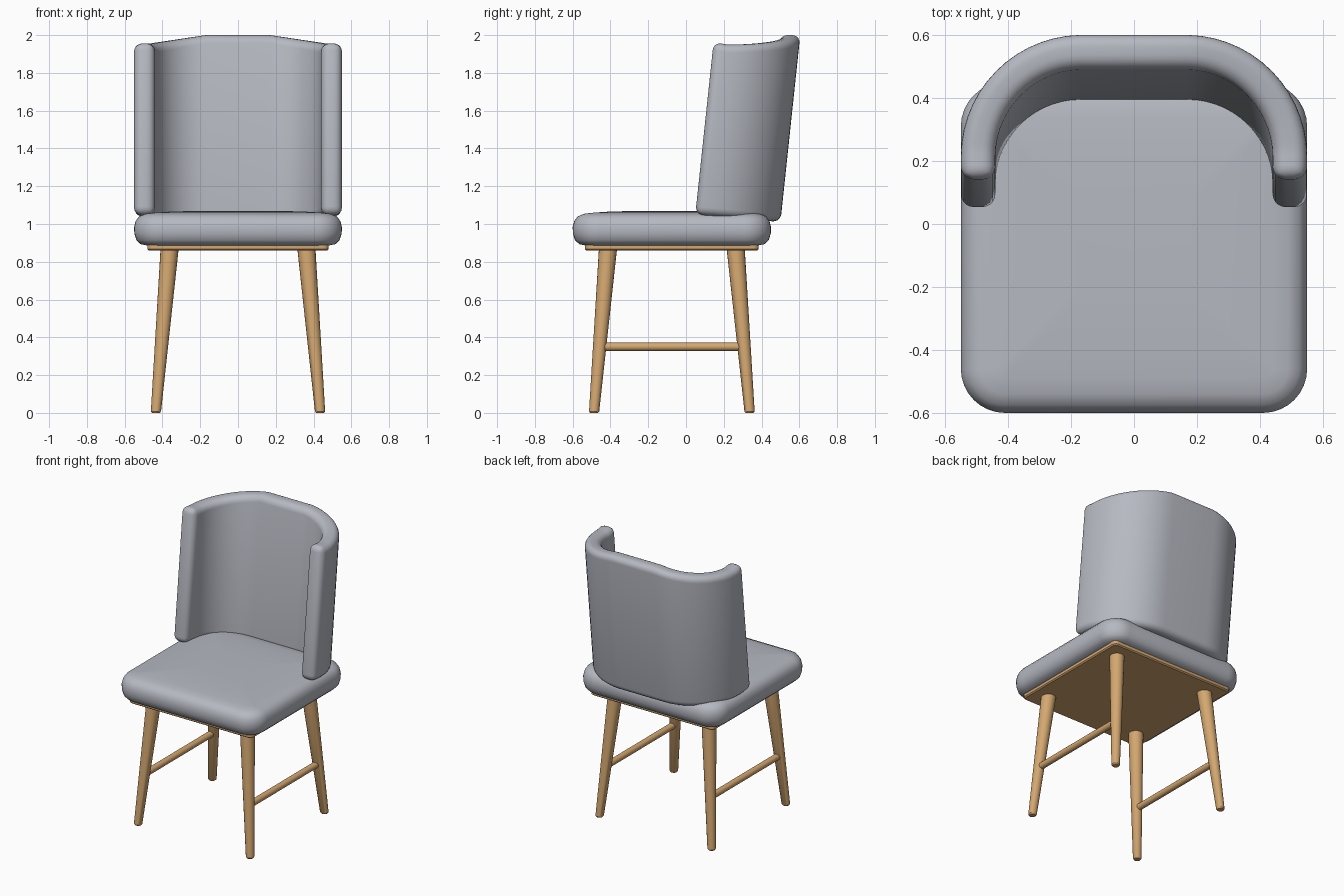
import bpy, bmesh, math
from mathutils import Vector

if "Cube" in bpy.data.objects:
    bpy.data.objects.remove(bpy.data.objects["Cube"])


def material(name, rgb):
    m = bpy.data.materials.new(name)
    m.diffuse_color = (*rgb, 1.0)
    m.use_nodes = True
    m.node_tree.nodes["Principled BSDF"].inputs["Base Color"].default_value = m.diffuse_color
    return m


FABRIC = material("grey fabric", (0.47, 0.485, 0.54))
WOOD = material("light wood", (0.66, 0.39, 0.165))


def loft(name, rings, mat, sharp=None):
    """Skin a list of closed rings and cap both ends."""
    bm = bmesh.new()
    vr = [[bm.verts.new(p) for p in ring] for ring in rings]
    n = len(vr[0])
    for a, b in zip(vr, vr[1:]):
        for i in range(n):
            j = (i + 1) % n
            bm.faces.new((a[i], a[j], b[j], b[i]))
    bm.faces.new(list(reversed(vr[0])))
    bm.faces.new(vr[-1])
    bmesh.ops.recalc_face_normals(bm, faces=bm.faces)
    me = bpy.data.meshes.new(name)
    bm.to_mesh(me)
    bm.free()
    me.shade_smooth()
    if sharp:
        me.set_sharp_from_angle(angle=math.radians(sharp))
    me.materials.append(mat)
    ob = bpy.data.objects.new(name, me)
    bpy.context.collection.objects.link(ob)
    return ob


def rounded_rect(hx, y0, y1, r, inset, z, steps=8):
    """Rounded rectangle outline, shrunk by inset."""
    hx, y0, y1 = hx - inset, y0 + inset, y1 - inset
    r = max(r - inset, 0.02)
    pts = []
    corners = [(hx - r, y1 - r), (-hx + r, y1 - r), (-hx + r, y0 + r), (hx - r, y0 + r)]
    for k, (cx, cy) in enumerate(corners):
        for s in range(steps + 1):
            a = math.pi / 2 * (k + s / steps)
            pts.append((cx + r * math.cos(a), cy + r * math.sin(a), z))
    return pts


def rod(name, stations, horizontal=True, n=20):
    """Round bar through (centre, radius) stations; rings lie flat or face along y."""
    rings = []
    for c, r in stations:
        ring = []
        for i in range(n):
            a = 2 * math.pi * i / n
            u, v = r * math.cos(a), r * math.sin(a)
            ring.append(Vector(c) + Vector((u, v, 0) if horizontal else (u, 0, v)))
        rings.append(ring)
    return loft(name, rings, WOOD, 35)


# Seat cushion with pillowed edges
cushion = [(0.075, 0.885), (0.035, 0.893), (0.012, 0.915), (0.001, 0.95), (0, 0.985),
           (0.008, 1.015), (0.026, 1.04), (0.06, 1.054), (0.11, 1.060), (0.2, 1.066), (0.36, 1.070)]
loft("seat_cushion", [rounded_rect(0.55, -0.6, 0.45, 0.14, i, z) for i, z in cushion], FABRIC)

# Wooden board under the seat
board = [(0.008, 0.86), (0, 0.867), (0, 0.9)]
loft("seat_board", [rounded_rect(0.48, -0.535, 0.385, 0.03, i, z, 4) for i, z in board], WOOD, 35)

# Splayed tapered legs and side stretchers
for side, sx in (("left", -1), ("right", 1)):
    for label, yb, yt in (("front", -0.487, -0.413), ("rear", 0.337, 0.263)):
        stations = []
        for z, r in ((0, 0.021), (0.008, 0.027), (0.87, 0.048)):
            t = z / 0.87
            stations.append(((sx * (0.435 - 0.073 * t), yb + (yt - yb) * t, z), r))
        rod(f"{label}_{side}_leg", stations)
    rod(f"{side}_stretcher", [((sx * 0.406, y, 0.35), 0.022) for y in (-0.455, 0.305)], False)

# Wraparound backrest: plan path of (centre, outward normal) at the base
RC, CX, CY, HALF = 0.325, 0.17, 0.12, 0.055
half = [((0.495, 0.045), (1, 0), 0.075)]
for s in range(15):
    a = math.pi / 2 * s / 14
    d = (math.cos(a), math.sin(a))
    half.append(((CX + RC * d[0], CY + RC * d[1]), d, 0))
path = half + [((-c[0], c[1]), (-d[0], d[1]), e) for c, d, e in reversed(half)]

sections = []
for c, d, end in path:
    top = 2.0 - 0.155 * max(abs(c[0]) - CX, 0) + 0.18 * end
    ring = []
    for off, upper in ((HALF, 0), (HALF, 1), (-HALF, 1), (-HALF, 0)):
        x, y = c[0] + off * d[0], c[1] + off * d[1]
        z = top if upper else 1.05 - 0.088 * (y - 0.05)
        ring.append((x, y + 0.106 * (z - 1.01), z))   # lean backwards
    sections.append(ring)
back = loft("backrest", sections, FABRIC)
bev = back.modifiers.new("soft edges", "BEVEL")
bev.width = 0.042
bev.segments = 5
bev.limit_method = "ANGLE"
bev.angle_limit = math.radians(45)
bev.use_clamp_overlap = False
